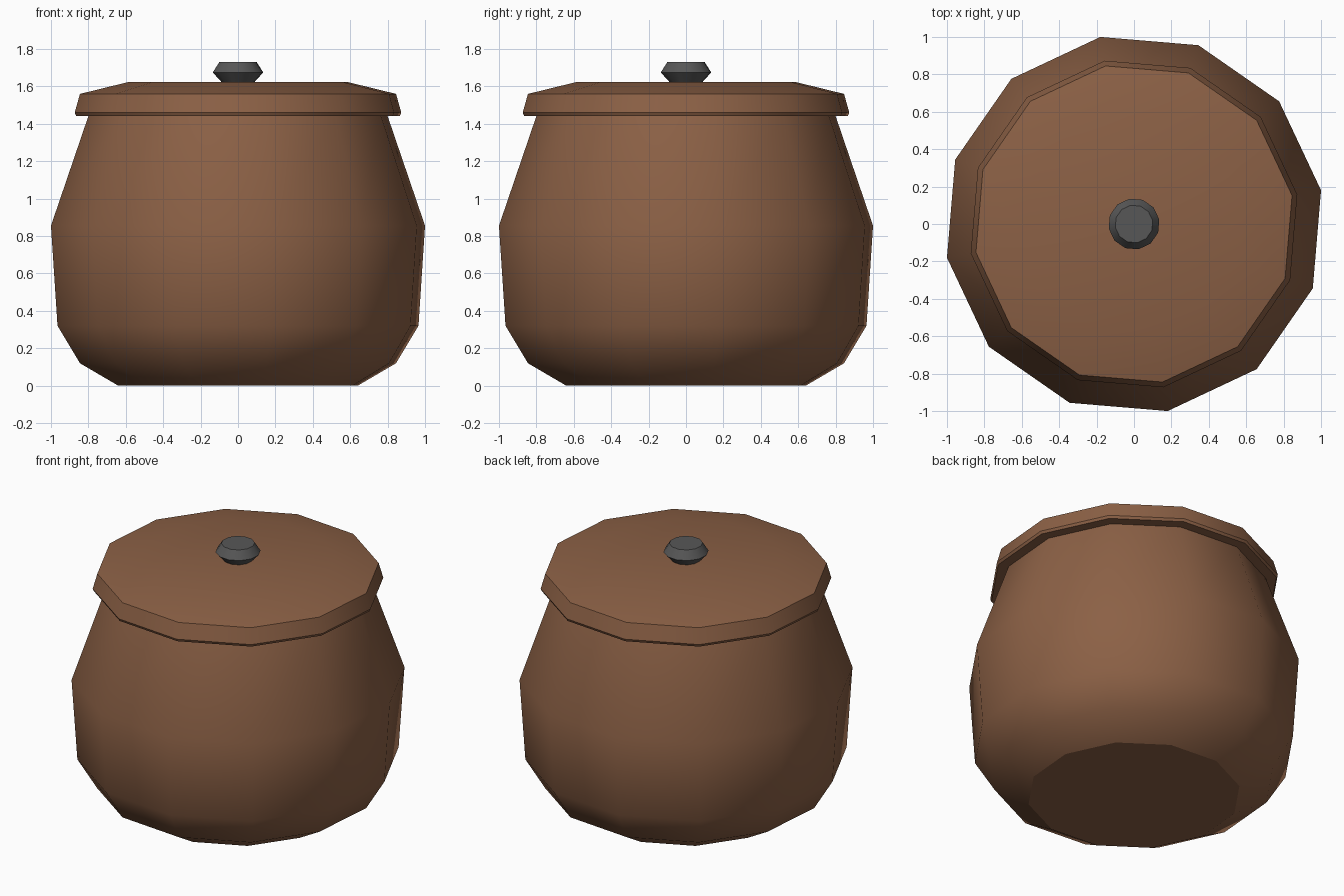
import bpy, bmesh, math

if "Cube" in bpy.data.objects:
    bpy.data.objects.remove(bpy.data.objects["Cube"])

PHASE = math.radians(10.2)
SIDES = 12


def material(name, colour):
    m = bpy.data.materials.new(name)
    m.diffuse_color = (*colour, 1)
    m.use_nodes = True
    m.node_tree.nodes["Principled BSDF"].inputs["Base Color"].default_value = m.diffuse_color
    return m


def lathe(name, profile, sharp_rings, mat):
    """Closed 12-sided turned part; profile is (silhouette half width, z)."""
    bm = bmesh.new()
    rings = []
    for half, z in profile:
        r = half / math.cos(PHASE)
        rings.append([bm.verts.new((r * math.cos(PHASE + i * math.tau / SIDES),
                                    r * math.sin(PHASE + i * math.tau / SIDES), z))
                      for i in range(SIDES)])
    for a, b in zip(rings, rings[1:]):
        for i in range(SIDES):
            j = (i + 1) % SIDES
            bm.faces.new((a[i], a[j], b[j], b[i]))
    bm.faces.new(rings[0][::-1])
    bm.faces.new(rings[-1])
    bmesh.ops.recalc_face_normals(bm, faces=bm.faces)
    for f in bm.faces:
        f.smooth = True
    # keep chosen rings crisp
    for k in sharp_rings:
        for i in range(SIDES):
            e = bm.edges.get((rings[k][i], rings[k][(i + 1) % SIDES]))
            e.smooth = False
    me = bpy.data.meshes.new(name)
    bm.to_mesh(me)
    bm.free()
    me.materials.append(mat)
    ob = bpy.data.objects.new(name, me)
    bpy.context.collection.objects.link(ob)
    return ob


clay = material("brown clay", (0.26, 0.118, 0.06))
iron = material("dark grey", (0.095, 0.095, 0.095))

# Pot body
lathe("pot_body", [(0.64, 0), (0.845, 0.12), (0.965, 0.32), (1.0, 0.855),
                   (0.797, 1.45)], (0, 4), clay)

# Overhanging lid
lathe("lid", [(0.865, 1.443), (0.873, 1.46), (0.845, 1.56), (0.58, 1.625)],
      (0, 1, 2), clay)

# Lid knob
lathe("lid_knob", [(0.085, 1.62), (0.135, 1.675), (0.10, 1.73)], (0, 1, 2), iron)
